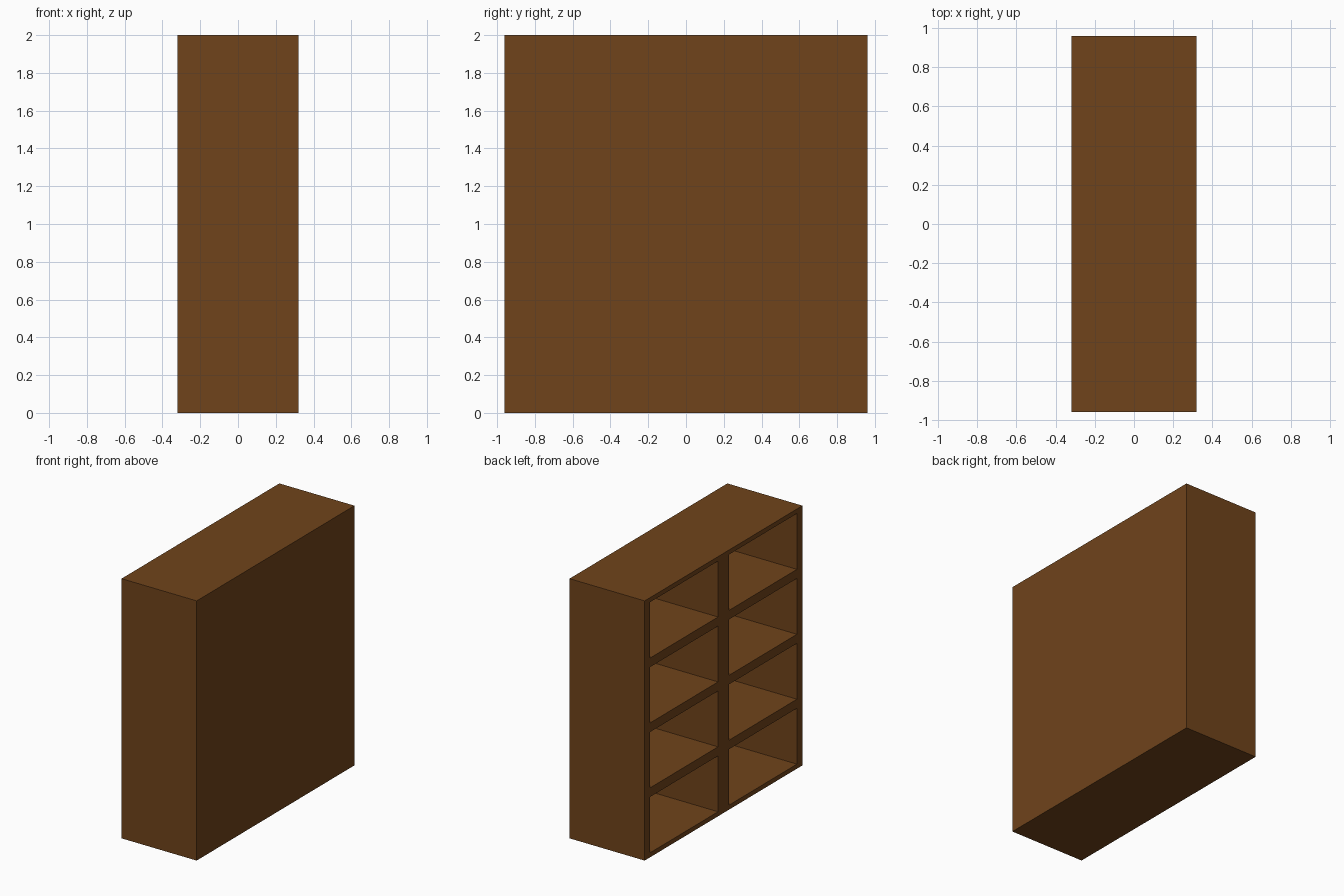
import bpy
import bmesh
from mathutils import Matrix, Vector

if "Cube" in bpy.data.objects:
    bpy.data.objects.remove(bpy.data.objects["Cube"])

WIDTH, LENGTH, HEIGHT = 0.64, 1.92, 2.0
COLUMNS, ROWS = 2, 4
OPENING = 0.86      # opening size relative to its cell
DEPTH = 0.60        # how deep each compartment goes

# solid carcass standing on the floor
bm = bmesh.new()
bmesh.ops.create_cube(bm, size=1, matrix=Matrix.Translation((0, 0, HEIGHT / 2))
                      @ Matrix.Diagonal((WIDTH, LENGTH, HEIGHT, 1)))


def open_faces():
    return [f for f in bm.faces if f.calc_center_median().x < -WIDTH / 2 + 1e-4]


# divide the open side into a grid of cells
def cut(co, normal):
    bmesh.ops.bisect_plane(bm, geom=bm.verts[:] + bm.edges[:] + bm.faces[:],
                           plane_co=co, plane_no=normal)


for c in range(1, COLUMNS):
    cut((0, -LENGTH / 2 + LENGTH * c / COLUMNS, 0), (0, 1, 0))
for r in range(1, ROWS):
    cut((0, 0, HEIGHT * r / ROWS), (0, 0, 1))

# frame around each cell
cells = bmesh.ops.extrude_discrete_faces(bm, faces=open_faces())["faces"]
for f in cells:
    mid = f.calc_center_median()
    for v in f.verts:
        v.co = mid + (v.co - mid) * OPENING

# push the compartments inward
backs = bmesh.ops.extrude_discrete_faces(bm, faces=cells)["faces"]
for f in backs:
    bmesh.ops.translate(bm, verts=f.verts[:], vec=Vector((DEPTH, 0, 0)))

bmesh.ops.recalc_face_normals(bm, faces=bm.faces[:])
mesh = bpy.data.meshes.new("bookshelf")
bm.to_mesh(mesh)
bm.free()

# brown wood
wood = bpy.data.materials.new("wood")
wood.diffuse_color = (0.16, 0.057, 0.011, 1)
wood.use_nodes = True
wood.node_tree.nodes["Principled BSDF"].inputs["Base Color"].default_value = wood.diffuse_color
mesh.materials.append(wood)
shelf = bpy.data.objects.new("bookshelf", mesh)
bpy.context.collection.objects.link(shelf)
